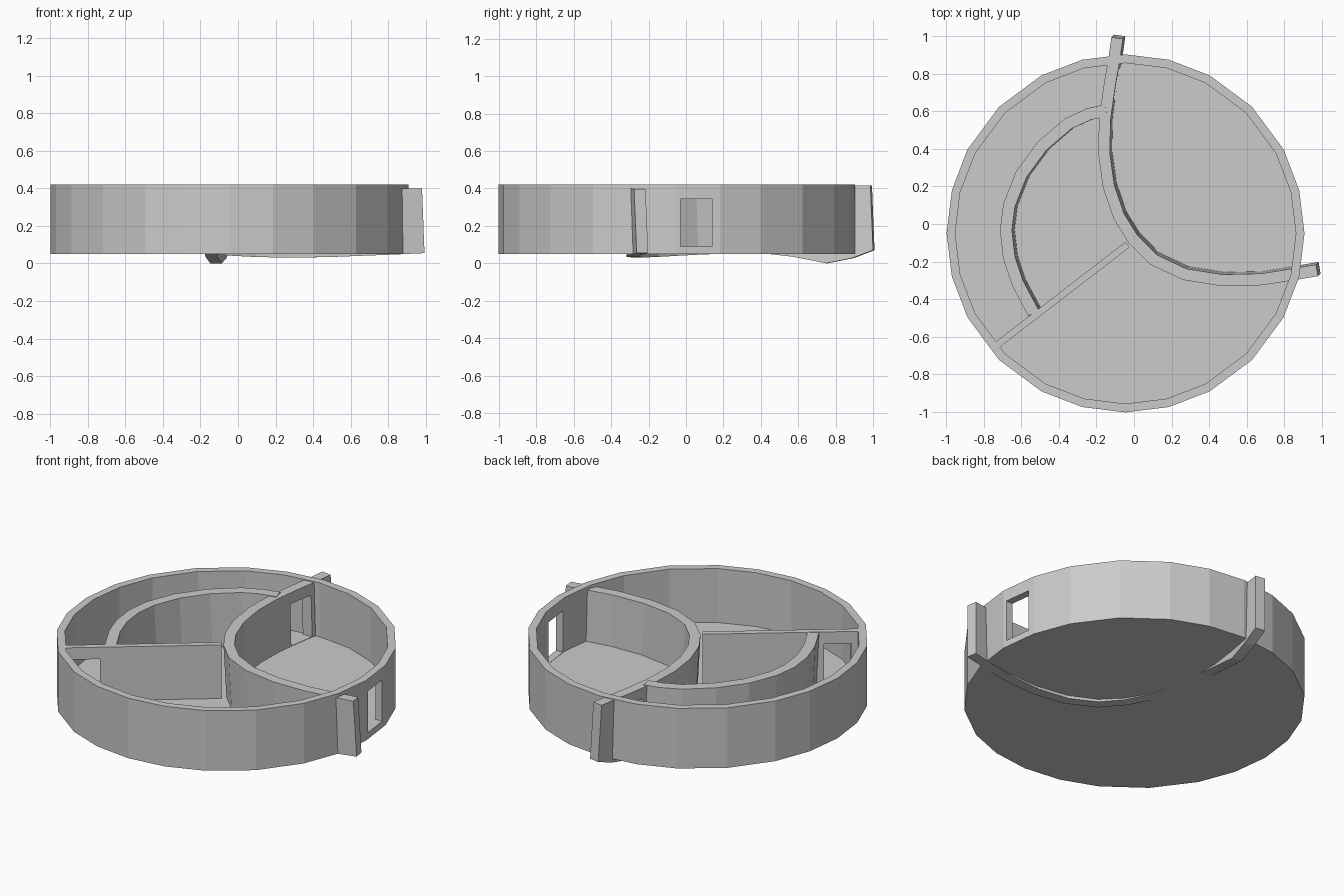
import bpy, bmesh
from math import sin, cos, radians, atan2
from mathutils import Vector

if "Cube" in bpy.data.objects:
    bpy.data.objects.remove(bpy.data.objects["Cube"])

CX, CY = -0.045, -0.05
Z0, FLOOR, TOP = 0.05, 0.088, 0.42


def make_object(name, bm):
    bmesh.ops.recalc_face_normals(bm, faces=bm.faces)
    mesh = bpy.data.meshes.new(name)
    bm.to_mesh(mesh)
    bm.free()
    obj = bpy.data.objects.new(name, mesh)
    bpy.context.collection.objects.link(obj)
    return obj


def skin(bm, rings, closed):
    """Bridge equal-length vertex rings with quads."""
    for a, b in zip(rings, rings[1:] + (rings[:1] if closed else [])):
        n = len(a)
        for i in range(n):
            j = (i + 1) % n
            bm.faces.new((a[i], a[j], b[j], b[i]))
    if not closed:
        bm.faces.new(rings[0])
        bm.faces.new(rings[-1])


def ribbon(name, path, width, tops, bottoms, lean):
    """Upright wall along a plan path; its foot is shifted by lean."""
    bm = bmesh.new()
    pts = [Vector(p) for p in path]
    rings = []
    for i, p in enumerate(pts):
        d = (pts[min(i + 1, len(pts) - 1)] - pts[max(i - 1, 0)]).normalized()
        n = Vector((-d.y, d.x)) * width / 2
        foot = p + Vector(lean)
        rings.append([bm.verts.new((q.x, q.y, z)) for q, z in (
            (p + n, tops[i]), (p - n, tops[i]),
            (foot - n, bottoms[i]), (foot + n, bottoms[i]))])
    skin(bm, rings, False)
    return make_object(name, bm)


def cut_window(obj, centre, size, angle=0):
    bm = bmesh.new()
    bmesh.ops.create_cube(bm, size=1)
    cutter = make_object("window_cutter", bm)
    cutter.location, cutter.scale = centre, size
    cutter.rotation_euler.z = angle
    cutter.hide_render = True
    mod = obj.modifiers.new("window", 'BOOLEAN')
    mod.operation, mod.solver, mod.object = 'DIFFERENCE', 'EXACT', cutter
    bpy.context.view_layer.objects.active = obj
    bpy.ops.object.modifier_apply(modifier=mod.name)
    bpy.data.objects.remove(cutter)


# Round tray: 24-sided wall and floor in one closed skin
angles = [q + a for q in (0, 90, 180, 270) for a in (0, 14, 28, 45, 62, 76)]
bm = bmesh.new()
rings = [[bm.verts.new((CX + r * cos(radians(a)), CY + r * sin(radians(a)), z))
          for a in angles]
         for r, z in ((0.953, Z0), (0.953, TOP), (0.907, TOP), (0.907, FLOOR))]
skin(bm, rings, False)
tray = make_object("round_tray", bm)

# Main curved divider, poking through the tray wall at both ends
path = [(-0.09, 0.99), (-0.105, 0.88), (-0.13, 0.74), (-0.155, 0.56),
        (-0.16, 0.38), (-0.135, 0.2), (-0.08, 0.04), (-0.005, -0.08),
        (0.105, -0.19), (0.27, -0.268), (0.47, -0.3), (0.68, -0.295),
        (0.85, -0.268), (0.975, -0.247)]
bottoms = [0.07, 0.028, 0.0, 0.035, 0.055, 0.052, 0.046, 0.04,
           0.034, 0.031, 0.034, 0.042, 0.049, 0.055]
tops = [0.417 - 0.019 * i / 13 for i in range(14)]
main_divider = ribbon("main_curved_divider", path, 0.062, tops, bottoms,
                      (0.013, 0.014))

# Side channel wall
arc = [(-0.15, 0.605), (-0.24, 0.585), (-0.35, 0.535), (-0.49, 0.415),
       (-0.60, 0.265), (-0.665, 0.1), (-0.682, -0.035), (-0.665, -0.18),
       (-0.62, -0.315), (-0.535, -0.475)]
ribbon("side_channel_wall", arc, 0.064, [0.417] * 10, [0.07] * 10,
       (0.015, 0.005))

# Straight divider
a, b = Vector((-0.035, -0.11)), Vector((-0.73, -0.645))
straight = ribbon("straight_divider", [a, b], 0.036, [0.418] * 2, [0.07] * 2,
                  (0, 0))

# Windows through the tray wall and both dividers
zc, h = 0.2175, 0.255
cut_window(tray, (0.9, 0.055, zc), (0.3, 0.17, h))
cut_window(main_divider, (-0.12, 0.745, zc), (0.3, 0.165, h))
mid = a.lerp(b, 0.86)
cut_window(straight, (mid.x, mid.y, zc), (0.15, 0.2, h),
           atan2(b.y - a.y, b.x - a.x))
